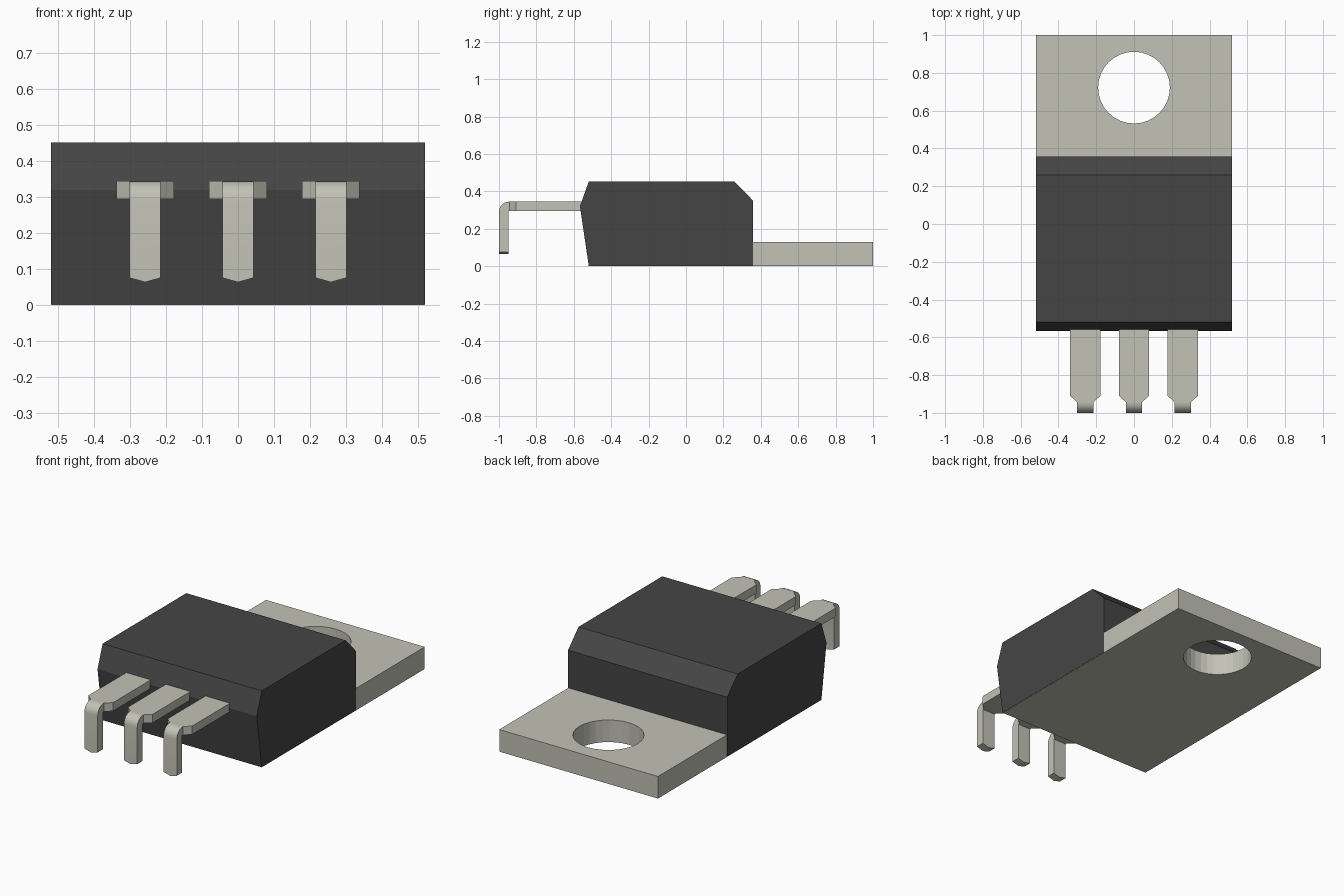
import bpy, bmesh, math
from mathutils import Matrix

if "Cube" in bpy.data.objects:
    bpy.data.objects.remove(bpy.data.objects["Cube"])


def material(name, colour):
    mat = bpy.data.materials.new(name)
    mat.use_nodes = True
    mat.diffuse_color = colour
    mat.node_tree.nodes["Principled BSDF"].inputs["Base Color"].default_value = colour
    return mat


metal = material("tinned metal", (0.54, 0.54, 0.47, 1))
plastic = material("dark plastic", (0.06, 0.06, 0.06, 1))


def finish(bm, name, mat):
    bmesh.ops.recalc_face_normals(bm, faces=bm.faces)
    mesh = bpy.data.meshes.new(name)
    bm.to_mesh(mesh)
    bm.free()
    mesh.materials.append(mat)
    obj = bpy.data.objects.new(name, mesh)
    bpy.context.collection.objects.link(obj)
    return obj


def side_extrusion(name, profile, half_width, mat):
    """Extrude a (y, z) outline across x."""
    bm = bmesh.new()
    rings = [[bm.verts.new((x, y, z)) for y, z in profile]
             for x in (-half_width, half_width)]
    for ring in rings:
        bm.faces.new(ring)
    n = len(profile)
    for i in range(n):
        j = (i + 1) % n
        bm.faces.new((rings[0][i], rings[0][j], rings[1][j], rings[1][i]))
    return finish(bm, name, mat)


# Moulded body with chamfered back and ridged front
side_extrusion("body", [(-0.52, 0.002), (-0.567, 0.32), (-0.52, 0.452),
                        (0.26, 0.452), (0.357, 0.352), (0.357, 0.002)], 0.519, plastic)

# Mounting tab, running under the whole body
tab = side_extrusion("mounting_tab", [(-0.518, 0), (-0.518, 0.13),
                                      (1, 0.13), (1, 0)], 0.5175, metal)

# Round mounting hole
bm = bmesh.new()
bmesh.ops.create_cone(bm, cap_ends=True, segments=32, radius1=0.19, radius2=0.19,
                      depth=0.6, matrix=Matrix.Translation((0, 0.722, 0.065)))
cutter = finish(bm, "hole_cutter", metal)
cutter.hide_render = True
cut = tab.modifiers.new("hole", "BOOLEAN")
cut.operation = "DIFFERENCE"
cut.solver = "EXACT"
cut.object = cutter
bpy.context.view_layer.objects.active = tab
bpy.ops.object.modifier_apply(modifier=cut.name)
bpy.data.objects.remove(cutter)


def lead(name, cx):
    """Flat strip that narrows, bends down and ends in a shallow point."""
    wide, narrow, thick, inner = 0.08, 0.043, 0.05, 0.004
    bend_y, bend_z = -0.946, 0.291
    top, under = bend_z + inner + thick, bend_z + inner
    # Stations: outer (y, z), inner (y, z), half width
    stations = [((y, top), (y, under), w)
                for y, w in ((-0.5, wide), (-0.91, wide), (-0.943, narrow))]
    for i in range(7):
        a = math.pi / 2 * i / 6
        s, c = math.sin(a), math.cos(a)
        stations.append(((bend_y - (inner + thick) * s, bend_z + (inner + thick) * c),
                         (bend_y - inner * s, bend_z + inner * c), narrow))
    outer_y, inner_y = bend_y - inner - thick, bend_y - inner
    stations.append(((outer_y, 0.076), (inner_y, 0.076), narrow))

    bm = bmesh.new()
    rings = []
    for k, (out, inn, w) in enumerate(stations):
        drop = 0.012 if k == len(stations) - 1 else 0
        ring = [bm.verts.new((cx + side * w, y, z - (drop if side == 0 else 0)))
                for (y, z), sides in ((out, (-1, 0, 1)), (inn, (1, 0, -1)))
                for side in sides]
        rings.append(ring)
    for a, b in zip(rings, rings[1:]):
        for i in range(6):
            j = (i + 1) % 6
            bm.faces.new((a[i], a[j], b[j], b[i]))
    for r in (rings[0], rings[-1]):
        bm.faces.new((r[0], r[1], r[4], r[5]))
        bm.faces.new((r[1], r[2], r[3], r[4]))
    obj = finish(bm, name, metal)
    bpy.ops.object.select_all(action="DESELECT")
    obj.select_set(True)
    bpy.context.view_layer.objects.active = obj
    bpy.ops.object.shade_smooth_by_angle(angle=math.radians(25))


# Three leads
for name, x in (("right_lead", -0.258), ("middle_lead", 0), ("left_lead", 0.258)):
    lead(name, x)
